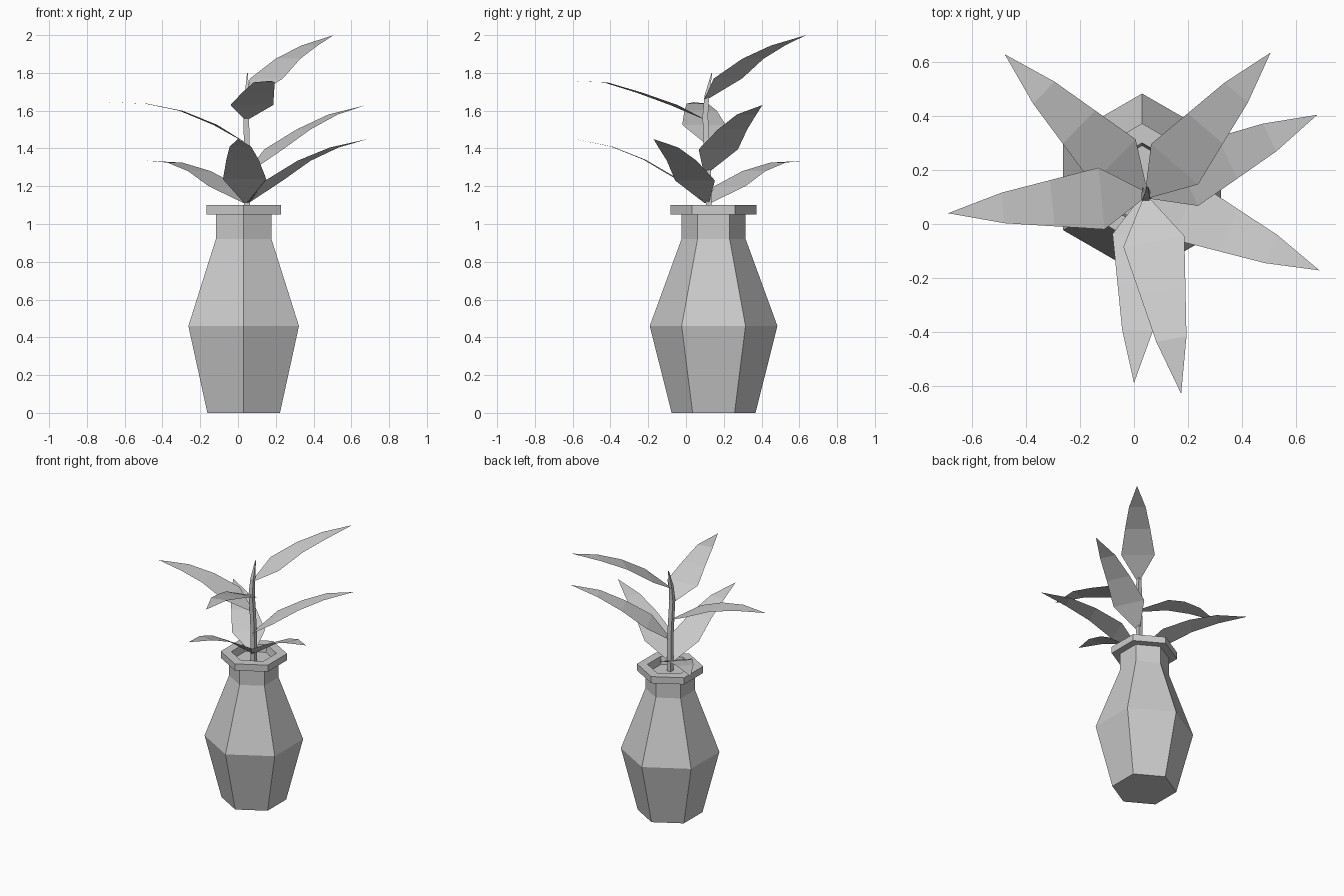
import bpy, bmesh
from math import cos, sin, pi
from mathutils import Vector

if "Cube" in bpy.data.objects:
    bpy.data.objects.remove(bpy.data.objects["Cube"])


def finish(name, bm):
    bmesh.ops.recalc_face_normals(bm, faces=bm.faces)
    me = bpy.data.meshes.new(name)
    bm.to_mesh(me)
    bm.free()
    ob = bpy.data.objects.new(name, me)
    bpy.context.collection.objects.link(ob)
    return ob


def loft(name, sections, sides, turn):
    """Join polygon rings (x, y, z, radius) and cap both ends."""
    bm = bmesh.new()
    rings = []
    for x, y, z, r in sections:
        angles = [turn + 2 * pi * i / sides for i in range(sides)]
        rings.append([bm.verts.new((x + r * cos(a), y + r * sin(a), z)) for a in angles])
    for a, b in zip(rings, rings[1:]):
        for i in range(sides):
            j = (i + 1) % sides
            bm.faces.new((a[i], a[j], b[j], b[i]))
    bm.faces.new(rings[0][::-1])
    bm.faces.new(rings[-1])
    return finish(name, bm)


def leaf(name, base, tip, heights):
    """Flat curved blade from base to tip, with a height for each row."""
    base, tip = Vector(base), Vector(tip)
    side = (tip - base).normalized().orthogonal()
    bm = bmesh.new()
    rows = []
    for t, w, z in zip((0, 0.22, 0.47, 0.72), (0.012, 0.115, 0.086, 0.057), heights):
        c = base.lerp(tip, t)
        rows.append([bm.verts.new((*(c + side * s * w), z)) for s in (-1, 1)])
    for a, b in zip(rows, rows[1:]):
        bm.faces.new((a[0], a[1], b[1], b[0]))
    end = bm.verts.new((*tip, heights[-1]))
    bm.faces.new((rows[-1][0], rows[-1][1], end))
    bmesh.ops.recalc_face_normals(bm, faces=bm.faces)
    if sum(f.normal.z for f in bm.faces) < 0:
        bmesh.ops.reverse_faces(bm, faces=bm.faces)
    me = bpy.data.meshes.new(name)
    bm.to_mesh(me)
    bm.free()
    bpy.context.collection.objects.link(bpy.data.objects.new(name, me))


# Six-sided vase with a raised rim and a shallow filled mouth
profile = [(0.222, 0), (0.338, 0.46), (0.17, 0.92), (0.17, 1.05), (0.227, 1.05),
           (0.227, 1.1), (0.155, 1.1), (0.145, 1.045)]
loft("vase", [(0.03, 0.146, z, r) for r, z in profile], 6, pi / 2)

# Bent tapering stem
loft("stem", [(0.047, 0.122, 1.045, 0.022), (0.05, 0.115, 1.3, 0.022),
              (0.043, 0.102, 1.57, 0.021), (0.047, 0.11, 1.68, 0.017),
              (0.05, 0.137, 1.8, 0.003)], 4, pi / 4)

# Leaves spiralling up the stem: base, tip, row heights
leaves = [
    ((0.04, 0.12), (-0.48, 0.63), (1.11, 1.20, 1.28, 1.325, 1.335)),
    ((0.045, 0.11), (0.0, -0.59), (1.11, 1.237, 1.34, 1.41, 1.45)),
    ((0.05, 0.11), (0.688, -0.172), (1.11, 1.23, 1.335, 1.405, 1.45)),
    ((0.05, 0.105), (0.68, 0.405), (1.27, 1.395, 1.50, 1.58, 1.63)),
    ((0.04, 0.11), (-0.69, 0.04), (1.43, 1.525, 1.60, 1.637, 1.645)),
    ((0.045, 0.095), (0.175, -0.63), (1.555, 1.63, 1.695, 1.75, 1.758)),
    ((0.05, 0.105), (0.507, 0.636), (1.66, 1.77, 1.875, 1.945, 2.0)),
]
for n, spec in enumerate(leaves, 1):
    leaf(f"leaf_{n}", *spec)
